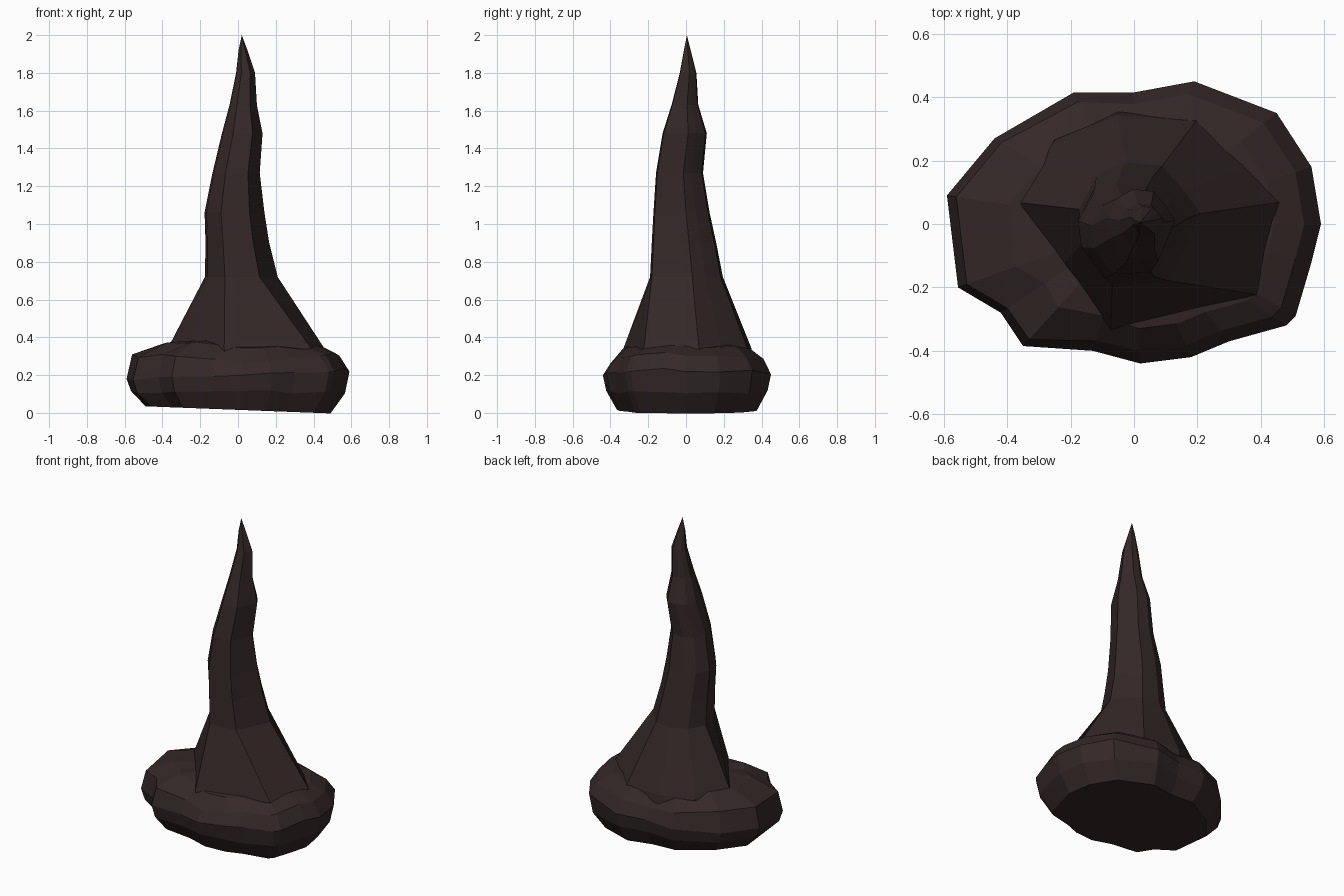
import bpy, bmesh, random

if "Cube" in bpy.data.objects:
    bpy.data.objects.remove(bpy.data.objects["Cube"])

random.seed(4)
rock = bpy.data.materials.new("dark_rock")
rock.diffuse_color = (0.035, 0.021, 0.021, 1)
rock.use_nodes = True
rock.node_tree.nodes["Principled BSDF"].inputs["Base Color"].default_value = rock.diffuse_color


def loft(name, rings, bottom, top):
    """Flat-faced skin through equal-length rings, closed by a point at each end."""
    bm = bmesh.new()
    loops = [[bm.verts.new(p) for p in r] for r in rings]
    n = len(loops[0])
    for a, b in zip(loops, loops[1:]):
        for i in range(n):
            j = (i + 1) % n
            bm.faces.new((a[i], a[j], b[j], b[i]))
    lo, hi = bm.verts.new(bottom), bm.verts.new(top)
    for i in range(n):
        j = (i + 1) % n
        bm.faces.new((lo, loops[0][j], loops[0][i]))
        bm.faces.new((hi, loops[-1][i], loops[-1][j]))
    bmesh.ops.recalc_face_normals(bm, faces=bm.faces)
    me = bpy.data.meshes.new(name)
    bm.to_mesh(me)
    bm.free()
    me.materials.append(rock)
    ob = bpy.data.objects.new(name, me)
    bpy.context.collection.objects.link(ob)
    return ob


# Low boulder base: irregular outline repeated at several heights
outline = [(-.59, .09), (-.555, -.2), (-.42, -.28), (-.35, -.385), (-.13, -.4),
           (.02, -.44), (.18, -.42), (.3, -.37), (.48, -.32), (.51, -.29),
           (.56, -.12), (.59, 0), (.56, .18), (.45, .35), (.19, .45),
           (0, .415), (-.19, .415), (-.44, .27)]
# height, scale, tilt along x, extra width and height at the left ledge, roughness
levels = [(.016, .83, -.032, 0, 0, 0), (.11, .96, 0, 0, 0, .01),
          (.2, 1, .05, 0, 0, .012), (.265, .91, .08, .04, .08, .012),
          (.335, .75, .02, -.08, .05, .01)]
base = []
for z, s, tilt, wide, high, rough in levels:
    ring = []
    for x, y in outline:
        left = max(0, min(1, -x / .4))
        k = s + wide * left
        ring.append((x * k, y * k, z + tilt * x + high * left
                     + random.uniform(-rough, rough)))
    base.append(ring)
loft("boulder_base", base, (0, 0, .025), (0, 0, .4))

# Spire: one faceted section fitted to x and y limits at each height;
# the flared skirt is cut flat at the front left, the shaft above is fuller
right_back = [(1, .18), (.74, .53), (.37, .94), (-.23, 1), (-.71, .76)]
skirt = [(-1, .18), (-.65, -.4), (-.28, -1), (.83, -.68)] + right_back
shaft = [(-1, .25), (-.93, -.3), (-.45, -.95), (.5, -.9)] + right_back
limits = [(.2, -.38, .49, -.36, .37), (.345, -.37, .455, -.33, .345),
          (.72, -.175, .21, -.2, .195), (.9, -.172, .165, -.19, .16),
          (1.06, -.177, .14, -.18, .125), (1.27, -.135, .115, -.165, .09),
          (1.48, -.085, .13, -.13, .11), (1.63, -.045, .1, -.08, .065),
          (1.8, -.01, .09, -.035, .055), (1.92, .003, .05, -.012, .025)]
spire = [[((x0 + x1) / 2 + u * (x1 - x0) / 2, (y0 + y1) / 2 + v * (y1 - y0) / 2, z)
          for u, v in (skirt if z < .5 else shaft)] for z, x0, x1, y0, y1 in limits]
loft("spire", spire, (.04, 0, .2), (.02, .005, 2))
